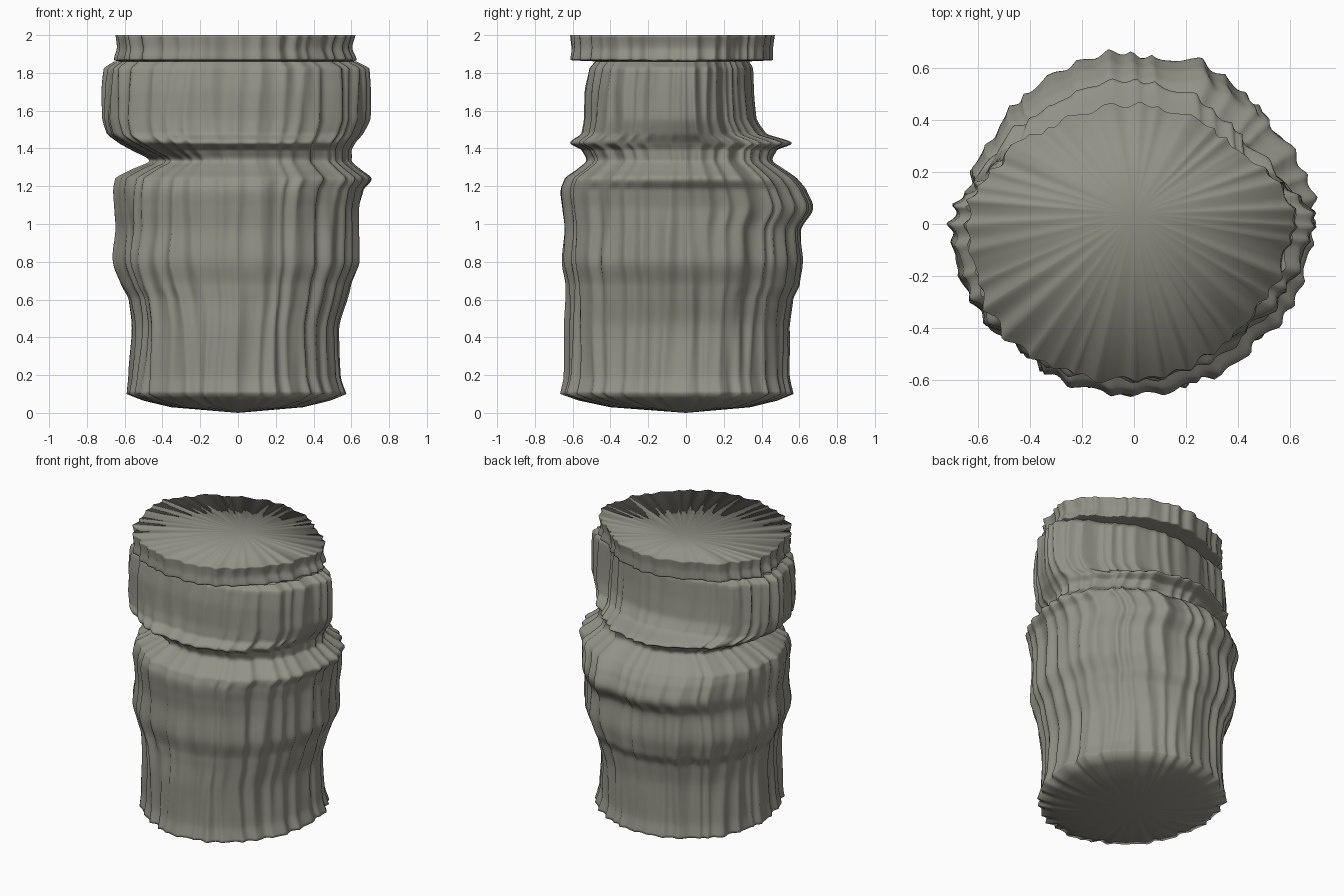
import bpy, bmesh
from math import sin, cos, pi
from mathutils import Vector, noise

default = bpy.data.objects.get("Cube")
if default:
    bpy.data.objects.remove(default, do_unlink=True)

SEGMENTS = 288
STEPS = 6

stone = bpy.data.materials.new("grey_stone")
stone.use_nodes = True
colour = (0.29, 0.285, 0.24, 1)
stone.diffuse_color = colour
shader = stone.node_tree.nodes["Principled BSDF"]
shader.inputs["Base Color"].default_value = colour
shader.inputs["Roughness"].default_value = 0.9

# Height, then reach to the right, left, front and back
BODY = [
    (.1, .59, .58, .67, .57), (.2, .575, .55, .65, .55),
    (.45, .56, .54, .65, .55), (.6, .58, .58, .64, .57),
    (.68, .62, .6, .64, .61), (.8, .66, .65, .66, .63),
    (.97, .645, .65, .65, .62), (1.08, .655, .65, .66, .68),
    (1.18, .66, .67, .67, .64), (1.24, .65, .71, .65, .59),
    (1.29, .56, .65, .58, .52), (1.335, .47, .6, .53, .46),
    (1.39, .56, .6, .55, .48), (1.43, .63, .62, .61, .56),
    (1.48, .69, .66, .55, .42), (1.56, .71, .69, .535, .37),
    (1.7, .71, .69, .53, .355), (1.82, .7, .685, .51, .35),
    (1.86, .65, .62, .48, .33)]
COLLAR = [
    (1.86, .62, .6, .46, .31), (1.868, .65, .62, .61, .455),
    (1.93, .64, .6, .605, .455), (2, .65, .62, .61, .465)]

# Extra reach at the corners: front right, front left, back right, back left
BODY_CORNERS = (.1, .005, -.015, -.1)
COLLAR_CORNERS = (.06, -.055, -.035, -.08)


def flute(angle, z):
    """Irregular vertical ribs that drift slightly with height."""
    c, s = cos(angle), sin(angle)
    broad = noise.noise(Vector((c * 4, s * 4, z * .8)))
    fine = noise.noise(Vector((c * 8, s * 8, z * 1.5 + 7)))
    rib = abs(sin(angle * 18 + broad * 2 + sin(z * 9) * .15))
    return .985 + .025 * broad + .035 * fine + .03 * (.5 - rib)


def bulge(c, s, z, corners):
    """Lopsided corners of the section above the neck."""
    corner = corners[2 * (s > 0) + (c > 0)]
    ramp = min(max((z - 1.335) * 8, 0), 1)
    return 1 + corner * ramp * (2 * s * c) ** 2


def ring(row, corners, scale=1, height=None):
    """One closed cross-section with a separate reach on each side."""
    z, right, left, front, back = row
    points = []
    for k in range(SEGMENTS):
        a = 2 * pi * k / SEGMENTS
        c, s = cos(a), sin(a)
        f = flute(a, z) * bulge(c, s, z, corners) * scale
        points.append((c * f * (left if c > 0 else right),
                       s * f * (back if s > 0 else front),
                       z if height is None else height))
    return points


def wall(rows, corners):
    """Fill the space between key sections, easing through each one."""
    rings = []
    last = len(rows) - 1
    for i in range(last):
        before, low = rows[max(i - 1, 0)], rows[i]
        high, after = rows[i + 1], rows[min(i + 2, last)]
        span = high[0] - low[0]
        for step in range(STEPS):
            t = step / STEPS
            row = [low[0] + span * t]
            for p, a, b, q in list(zip(before, low, high, after))[1:]:
                # Slopes are limited so narrow steps do not overshoot
                limit = abs(b - a)
                m = max(-limit, min(limit, (b - p) * span / (high[0] - before[0])))
                n = max(-limit, min(limit, (q - a) * span / (after[0] - low[0])))
                row.append(a + m * t + (3 * (b - a) - 2 * m - n) * t ** 2
                           + (m + n - 2 * (b - a)) * t ** 3)
            rings.append(ring(row, corners))
    return rings + [ring(rows[-1], corners)]


def skin(name, rings):
    bm = bmesh.new()
    loops = [[bm.verts.new(p) for p in points] for points in rings]
    for low, high in zip(loops, loops[1:]):
        for k in range(SEGMENTS):
            n = (k + 1) % SEGMENTS
            bm.faces.new((low[k], low[n], high[n], high[k]))
    bmesh.ops.remove_doubles(bm, verts=bm.verts[:], dist=1e-5)
    for face in bm.faces:
        face.smooth = True
    mesh = bpy.data.meshes.new(name)
    bm.to_mesh(mesh)
    bm.free()
    mesh.materials.append(stone)
    obj = bpy.data.objects.new(name, mesh)
    bpy.context.collection.objects.link(obj)


# Fluted body with its shallow rounded underside
underside = [ring(BODY[0], BODY_CORNERS, scale, height) for scale, height in
             ((0, 0), (.3, .015), (.6, .03), (.85, .065))]
skin("body", underside + wall(BODY, BODY_CORNERS))

# Collar closed by a slightly dished, ribbed cap
cap_centre = [(0, .04, 1.965)] * SEGMENTS
skin("collar_and_cap", wall(COLLAR, COLLAR_CORNERS) + [cap_centre])
